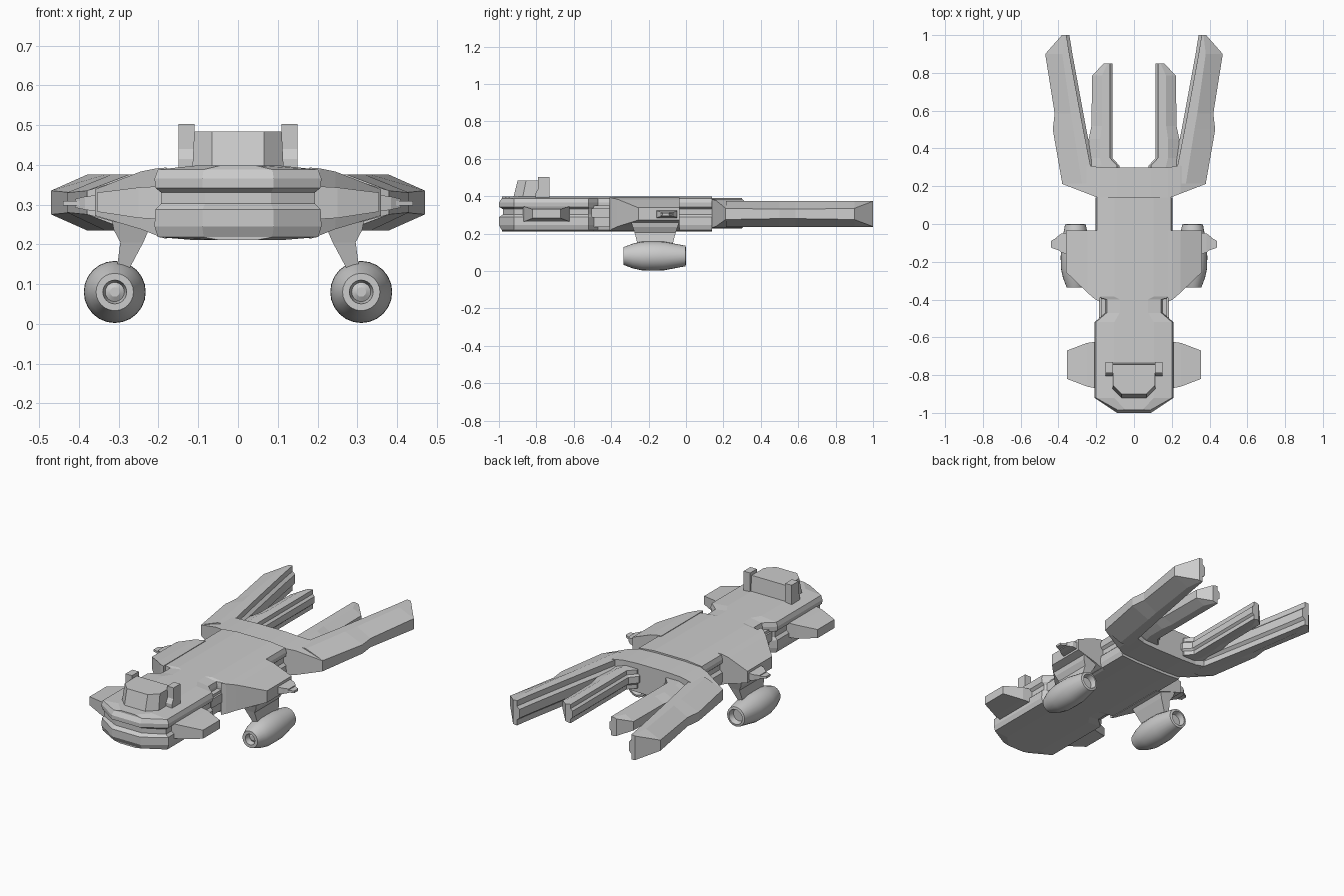
import bpy, bmesh, math

if "Cube" in bpy.data.objects:
    bpy.data.objects.remove(bpy.data.objects["Cube"])


def finish(name, bm, mirror=False):
    bmesh.ops.recalc_face_normals(bm, faces=bm.faces)
    me = bpy.data.meshes.new(name)
    bm.to_mesh(me)
    bm.free()
    ob = bpy.data.objects.new(name, me)
    bpy.context.collection.objects.link(ob)
    if mirror:
        ob.modifiers.new("mirror", 'MIRROR').use_mirror_merge = False
    return ob


def loft(name, rings, mirror=True):
    """Skin matching closed rings and cap both ends."""
    bm = bmesh.new()
    vs = [[bm.verts.new(p) for p in r] for r in rings]
    n = len(vs[0])
    for a, b in zip(vs, vs[1:]):
        for i in range(n):
            j = (i + 1) % n
            bm.faces.new((a[i], a[j], b[j], b[i]))
    bm.faces.new(vs[0])
    bm.faces.new(vs[-1])
    return finish(name, bm, mirror)


def taper_x(name, stations, mirror=True):
    """Rectangular sections (x, y0, y1, z0, z1) lofted sideways."""
    return loft(name, [[(x, a, c), (x, b, c), (x, b, d), (x, a, d)]
                       for x, a, b, c, d in stations], mirror)


def taper_z(name, layers, mirror=False):
    """Plan outlines (z, outline) lofted upward."""
    return loft(name, [[(x, y, z) for x, y in o] for z, o in layers], mirror)


def box(name, x0, x1, y0, y1, z0, z1, mirror=False):
    return taper_x(name, [(x0, y0, y1, z0, z1), (x1, y0, y1, z0, z1)], mirror)


# Main hull: rows of (width factor, z, prow setback), swept along y
rows = [(.5, .398, .015), (.96, .388, .015), (1, .365, 0), (.99, .342, 0),
        (.92, .33, .022), (.92, .302, .022), (.99, .288, 0), (1, .245, 0),
        (.96, .218, .015), (.55, .211, .015)]
stations = [(-1, .09), (-.92, .21), (-.52, .21), (-.47, .15), (-.40, .15),
            (-.385, .205), (.14, .205)]
bm = bmesh.new()
grid = []
for k, (y, w) in enumerate(stations):
    half = [(w * f, y + (d if k == 0 else 0), z) for f, z, d in rows]
    ring = half + [(-x, yy, z) for x, yy, z in reversed(half)]
    grid.append([bm.verts.new(p) for p in ring])
n = len(grid[0])
for a, b in zip(grid, grid[1:]):
    for i in range(n):
        j = (i + 1) % n
        bm.faces.new((a[i], a[j], b[j], b[i]))
for ring in (grid[0], grid[-1]):
    for i in range(len(rows) - 1):
        bm.faces.new((ring[i], ring[i + 1], ring[n - 2 - i], ring[n - 1 - i]))
finish("main_hull", bm)

# Recessed neck core with side rib
box("neck_core", -.175, .175, -.51, -.38, .235, .35)
box("neck_rib", -.185, .185, -.505, -.38, .285, .335)

# Bridge block and its two side posts
base = [(-.115, -.735), (-.115, -.875), (-.065, -.925), (.065, -.925), (.115, -.875), (.115, -.735)]
top = [(-.11, -.745), (-.11, -.855), (-.065, -.90), (.065, -.90), (.11, -.855), (.11, -.745)]
taper_z("bridge", [(.385, base), (.484, top)])
taper_z("bridge_post", [
    (z, [(.11, -.73), (.11, y), (.15, y), (.15, -.73)])
    for z, y in ((.385, -.805), (.415, -.805), (.44, -.79), (.503, -.79))], True)

# Forward side fins
taper_x("forward_fin", [(.18, -.875, -.62, .262, .347), (.25, -.86, -.63, .266, .343),
                        (.355, -.82, -.67, .282, .33)])

# Broad mid-hull shoulders
taper_x("shoulder", [(.18, -.41, -.035, .213, .393), (.205, -.40, -.035, .222, .391),
                     (.245, -.365, -.035, .238, .383), (.36, -.255, -.035, .272, .338)])

# Side probes
taper_x("probe_base", [(.34, -.165, -.045, .28, .326), (.385, -.15, -.05, .287, .32),
                       (.41, -.13, -.07, .292, .314)])
taper_x("probe_tip", [(.37, -.15, -.05, .297, .309), (.44, -.125, -.09, .297, .309)])

# Engine pylons
taper_z("pylon", [
    (z, [(x0, y0), (x1, y0), (x1, y1), (x0, y1)])
    for z, x0, x1, y0, y1 in ((.265, .21, .318, -.295, -.035), (.235, .225, .312, -.285, -.045),
                              (.205, .238, .296, -.275, -.055), (.13, .278, .306, -.255, -.075))], True)

# Engine pods: turned profile (radius, y) with hollow ends
profile = [(.012, -.312), (.024, -.305), (.030, -.335), (.047, -.335), (.066, -.285),
           (.077, -.235), (.078, -.18), (.077, -.12), (.055, -.003), (.042, 0), (.034, -.03), (.012, -.03)]
seg = 24
pod = loft("engine_pod", [[(.31 + r * math.cos(2 * math.pi * i / seg), y,
                            .08 + r * math.sin(2 * math.pi * i / seg)) for i in range(seg)]
                          for r, y in profile])
bpy.context.view_layer.objects.active = pod
pod.select_set(True)
bpy.ops.object.shade_smooth_by_angle(angle=math.radians(28))

# Rear crossbody carrying the prongs
taper_x("rear_crossbody", [(-.38, .212, .24, .275, .335), (-.245, .16, .31, .238, .377),
                           (-.18, .135, .30, .23, .384), (-.09, .13, .30, .226, .389),
                           (.09, .13, .30, .226, .389), (.18, .135, .30, .23, .384),
                           (.245, .16, .31, .238, .377), (.38, .212, .24, .275, .335)], False)


def prong(name, sts, H, bulge, zc=.305):
    """Stations (y, inner, crest, outer, outer half height); ribbed inner face."""
    rings = []
    for y, i, c, o, h in sts:
        prof = [(i, H), (c, H), (o, h), (o, -h), (c, -H), (i, -H),
                (i, -.55 * H), (i - bulge, -.35 * H), (i - bulge, .35 * H), (i, .55 * H)]
        rings.append([(x, y, zc + z) for x, z in prof])
    loft(name, rings)


# Long splayed outer prongs and short straight inner prongs
prong("outer_prong", [(.215, .212, .275, .38, .03), (.50, .268, .32, .43, .025),
                      (.585, .284, .335, .42, .025), (.90, .342, .38, .47, .03),
                      (1.0, .358, .368, .382, .068)], .07, .016)
prong("inner_prong", [(.27, .09, .16, .24, .03), (.31, .09, .17, .24, .03),
                      (.35, .127, .18, .235, .025), (.45, .127, .18, .24, .025),
                      (.52, .127, .17, .225, .025), (.785, .127, .17, .222, .025),
                      (.85, .127, .14, .16, .048)], .053, .012)
